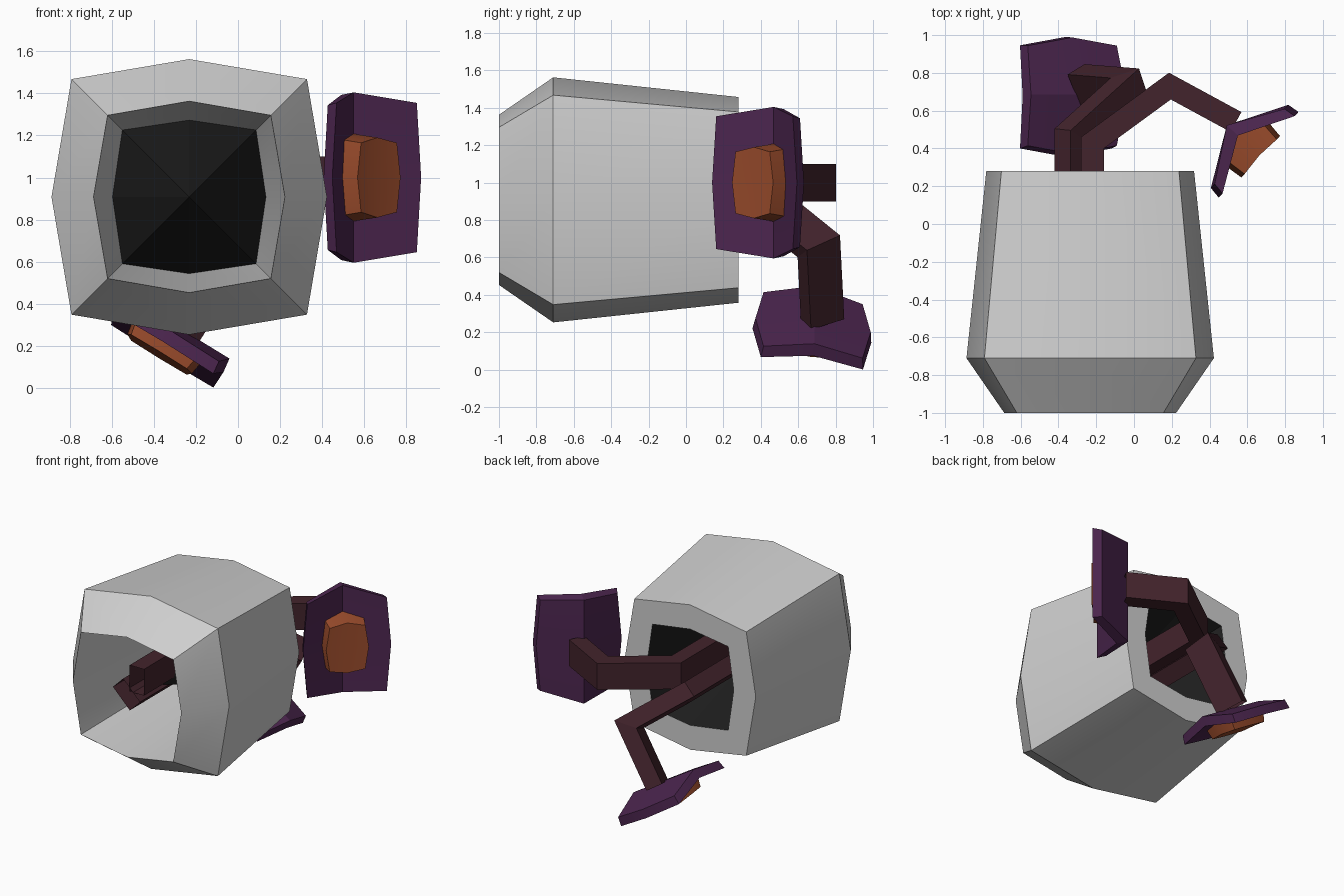
import bpy, bmesh, math
from mathutils import Vector, Matrix

if "Cube" in bpy.data.objects:
    bpy.data.objects.remove(bpy.data.objects["Cube"])

CX, CZ = -0.232, 0.908          # axis of the hollow shell


def material(name, rgb):
    m = bpy.data.materials.new(name)
    m.diffuse_color = (*rgb, 1)
    m.use_nodes = True
    m.node_tree.nodes["Principled BSDF"].inputs["Base Color"].default_value = m.diffuse_color
    return m


GREY = material("light grey", (0.62, 0.62, 0.62))
BLACK = material("black", (0.013, 0.013, 0.013))
BROWN = material("dark brown", (0.055, 0.017, 0.025))
PURPLE = material("dark purple", (0.072, 0.019, 0.078))
ORANGE = material("burnt orange", (0.34, 0.075, 0.026))


def make(name, verts, faces, mat, smooth=None):
    me = bpy.data.meshes.new(name)
    me.from_pydata([tuple(v) for v in verts], [], faces)
    bm = bmesh.new()
    bm.from_mesh(me)
    bmesh.ops.recalc_face_normals(bm, faces=bm.faces)
    bm.to_mesh(me)
    bm.free()
    me.materials.append(mat)
    ob = bpy.data.objects.new(name, me)
    bpy.context.collection.objects.link(ob)
    if smooth:
        bpy.ops.object.select_all(action='DESELECT')
        ob.select_set(True)
        bpy.context.view_layer.objects.active = ob
        bpy.ops.object.shade_smooth_by_angle(angle=math.radians(smooth))
    return ob


def ring(y, mid, cor):
    """Eight-sided bulged square around the shell axis."""
    pts = [(mid, 0), (cor, cor), (0, mid), (-cor, cor),
           (-mid, 0), (-cor, -cor), (0, -mid), (cor, -cor)]
    return [Vector((CX + a, y, CZ + b)) for a, b in pts]


def bridge(count, n, closed=False):
    return [(i * n + j, i * n + (j + 1) % n,
             (i + 1) % count * n + (j + 1) % n, (i + 1) % count * n + j)
            for i in range(count if closed else count - 1) for j in range(n)]


# Hollow shell: outer wall, front chamfer, tapering liner and rear rim
loops = [(0.28, 0.365, 0.318), (-1.0, 0.455, 0.388),
         (-0.71, 0.655, 0.56), (0.28, 0.55, 0.47)]
make("shell", [v for l in loops for v in ring(*l)], bridge(4, 8, True), GREY, 30)

# Black funnel closing the rear hole, its tip pointing to the front
make("rear_funnel", ring(0.279, 0.365, 0.318) + [Vector((CX, -0.74, CZ))],
     [(i, (i + 1) % 8, 8) for i in range(8)], BLACK)


def arm(name, path, roll, w=0.12, h=0.20):
    """Open-ended box tube with mitred elbows; it starts along +y."""
    p = [Vector(q) for q in path]
    rot = Matrix.Rotation(roll, 3, 'Y')
    cur = [p[0] + rot @ Vector((a * w / 2, 0, b * h / 2))
           for a, b in ((1, 1), (-1, 1), (-1, -1), (1, -1))]
    verts = list(cur)
    for i in range(1, len(p)):
        d = (p[i] - p[i - 1]).normalized()
        n = d if i == len(p) - 1 else d + (p[i + 1] - p[i]).normalized()
        cur = [v + d * ((p[i] - v).dot(n) / d.dot(n)) for v in cur]
        verts += cur
    make(name, verts, bridge(len(p), 4), BROWN)


# Two bent arms running through the shell and out of the back
arm("side_arm", [(-0.22, -0.9, 1), (-0.22, 0.43, 1),
                 (0.19, 0.73, 1), (0.54, 0.54, 1)], 0)
arm("lower_arm", [(-0.307, -0.9, 0.87), (-0.307, 0.45, 0.87),
                  (-0.02, 0.71, 0.66), (-0.27, 0.73, 0.27)], math.radians(-45))


def plate(name, mat, origin, w, h, n, hw, hh, cut_w, cut_h, front, back, inset):
    """Folded eight-sided plate; front/back = depth of (edges, middle column)."""
    o, w, h, n = Vector(origin), *(Vector(v).normalized() for v in (w, h, n))
    verts, faces = [], []
    for (edge, mid), s in ((front, 1), (back, inset)):
        for r in (-1, 0, 1):
            for c in (-1, 0, 1):
                a = c * (hw if r == 0 else cut_w) * s
                b = r * (hh if c == 0 else cut_h) * s
                verts.append(o + w * a + h * b + n * (edge if c else mid))
    for k in (0, 9):
        faces += [(k + i, k + i + 1, k + i + 4, k + i + 3) for i in (0, 1, 3, 4)]
    rim = [0, 1, 2, 5, 8, 7, 6, 3]
    faces += [(a, b, b + 9, a + 9) for a, b in zip(rim, rim[1:] + rim[:1])]
    make(name, verts, faces, mat, 25)


# Folded panels at the arm ends, each with an orange pad in the hollow side
side = ((0.645, 0.38, 1.0), (0.68, 0.73, 0), (0, 0, 1), (0.73, -0.68, 0))
low = ((-0.35, 0.675, 0.20), (0, 0.99, -0.12), (0.85, 0, -0.52), (-0.52, -0.10, -0.85))
plate("side_panel", PURPLE, *side, 0.31, 0.405, 0.28, 0.355,
      (0.02, -0.13), (-0.045, -0.21), 0.97)
plate("side_pad", ORANGE, *side, 0.15, 0.19, 0.125, 0.165,
      (0.035, 0.025), (-0.09, -0.14), 1.1)
plate("lower_panel", PURPLE, *low, 0.32, 0.305, 0.275, 0.285,
      (0.02, -0.04), (-0.045, -0.11), 0.97)
plate("lower_pad", ORANGE, *low, 0.14, 0.18, 0.12, 0.155,
      (0.05, 0.045), (-0.03, -0.06), 1.1)
